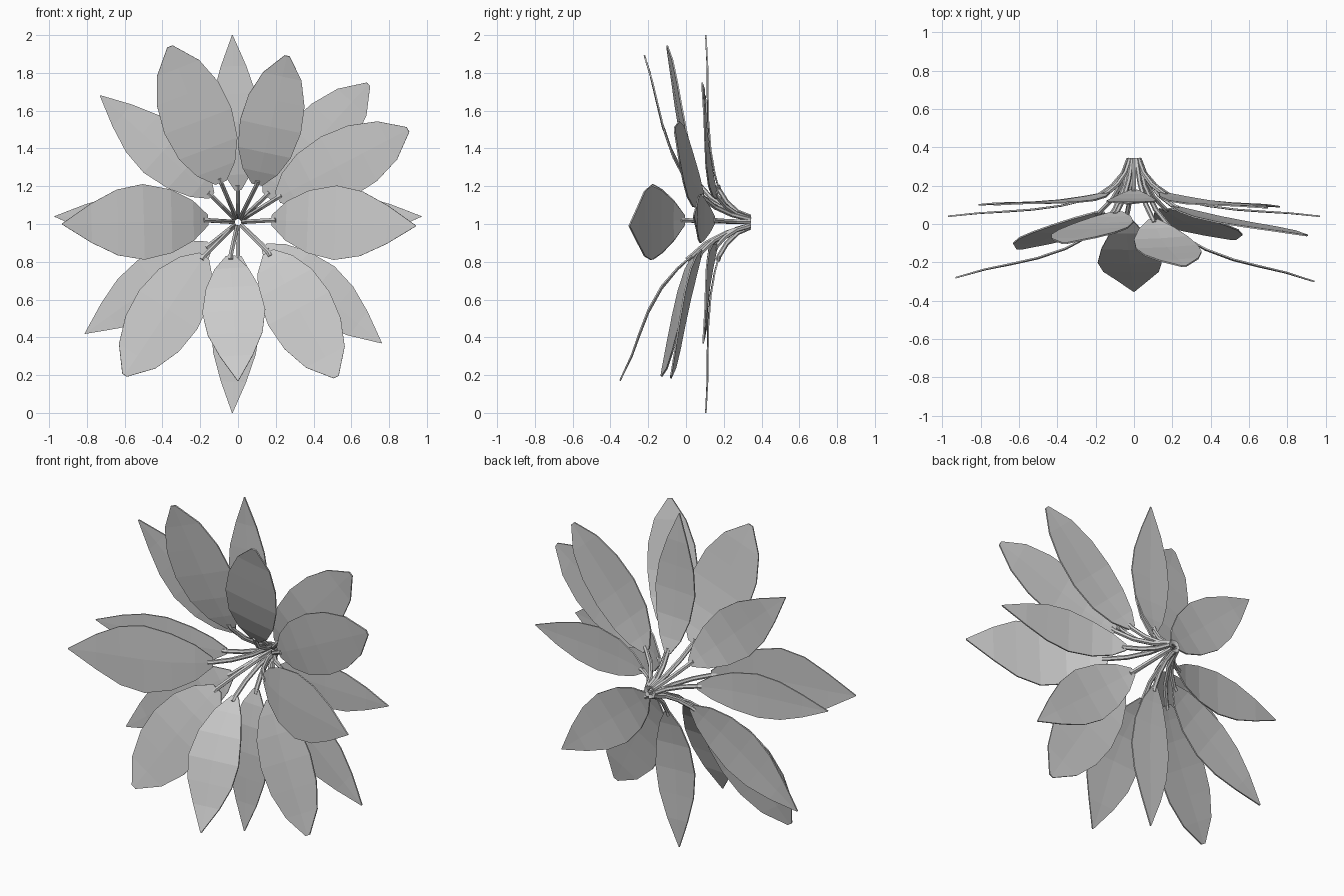
import bpy, bmesh
from math import sin, cos, tau
from mathutils import Vector, Matrix

if "Cube" in bpy.data.objects:
    bpy.data.objects.remove(bpy.data.objects["Cube"])

HUB = Vector((0, 0.34, 1.01))

# Half-width along the leaf: (position, fraction of maximum)
SHARP = [(0, .14), (.1, .53), (.25, .84), (.44, 1), (.62, .87), (.8, .52), (1, .015)]
BLUNT = [(0, .17), (.1, .57), (.25, .87), (.45, 1), (.65, .92), (.84, .63), (1, .08)]


def make_object(name, bm):
    bmesh.ops.recalc_face_normals(bm, faces=bm.faces)
    mesh = bpy.data.meshes.new(name)
    bm.to_mesh(mesh)
    bm.free()
    ob = bpy.data.objects.new(name, mesh)
    bpy.context.collection.objects.link(ob)
    return ob


def midrib(base, tip, sag, u):
    """Point on the leaf's centre line, bowed most near its base."""
    return base.lerp(tip, u) + Vector((0, -sag * 6.75 * u * (1 - u) ** 2, 0))


def blade(name, base, tip, width, sag, profile, roll):
    """Thin leaf blade with a slight fold, bowed along its length."""
    d = (tip - base).normalized()
    side = d.cross(Vector((0, 1, 0))).normalized()
    side = Matrix.Rotation(roll, 3, d) @ side
    up = side.cross(d)
    bm = bmesh.new()
    rows = []
    for u, w in profile:
        c = midrib(base, tip, sag, u)
        hw = w * width
        rows.append([bm.verts.new(c + side * hw * s + up * 0.02 * hw * abs(s))
                     for s in (-1, 0, 1)])
    for a, b in zip(rows, rows[1:]):
        for i in range(2):
            bm.faces.new((a[i], a[i + 1], b[i + 1], b[i]))
    ob = make_object(name, bm)
    mod = ob.modifiers.new("thickness", 'SOLIDIFY')
    mod.thickness = 0.008
    mod.offset = 0


def stem(name, base, tip, sag, radius=0.013, sides=6):
    """Bent stalk from the hub to the base of a blade."""
    out = Vector((base.x, 0, base.z - HUB.z))
    n = out.normalized()
    y = base.y - HUB.y
    path = [HUB + n * 0.027,
            HUB + out * 0.31 + Vector((0, y * 0.4, 0)),
            HUB + out * 0.62 + Vector((0, y * 0.75, 0)),
            base, midrib(base, tip, sag, 0.03)]
    bm = bmesh.new()
    rings = []
    for i, p in enumerate(path):
        t = (path[min(i + 1, 4)] - path[max(i - 1, 0)]).normalized()
        a = t.cross(Vector((n.z, 0, -n.x))).normalized()
        b = t.cross(a)
        rings.append([bm.verts.new(p + (a * cos(tau * k / sides) + b * sin(tau * k / sides)) * radius)
                      for k in range(sides)])
    for r, q in zip(rings, rings[1:]):
        for k in range(sides):
            j = (k + 1) % sides
            bm.faces.new((r[k], r[j], q[j], q[k]))
    bm.faces.new(rings[0])
    bm.faces.new(rings[-1])
    make_object(name, bm)


# name, base, tip, half width, sag, profile, roll
LEAVES = [
    # back layer
    ("back_top", (0, .175, 1.18), (-.03, .105, 2.0), .13, .03, SHARP, 0),
    ("back_upper_right", (.15, .16, 1.15), (.69, .085, 1.74), .165, .025, BLUNT, 0),
    ("back_right", (.18, .15, 1.02), (.97, .04, 1.04), .13, .03, SHARP, 0),
    ("back_lower_right", (.14, .16, .88), (.76, .09, .37), .155, .025, SHARP, 0),
    ("back_bottom", (0, .175, .83), (-.03, .105, 0.0), .13, .03, SHARP, 0),
    ("back_lower_left", (-.15, .16, .89), (-.81, .10, .42), .155, .025, SHARP, 0),
    ("back_left", (-.18, .15, 1.02), (-.97, .04, 1.04), .13, .03, SHARP, 0),
    ("back_upper_left", (-.14, .16, 1.15), (-.73, .10, 1.68), .15, .025, SHARP, 0),
    # front layer
    ("front_upper_left", (-.09, .06, 1.22), (-.36, -.10, 1.94), .19, .02, BLUNT, .03),
    ("front_upper_right", (.10, .02, 1.21), (.26, -.22, 1.89), .165, .04, BLUNT, .06),
    ("front_right_raised", (.21, .09, 1.14), (.90, -.06, 1.50), .18, .02, BLUNT, 0),
    ("front_right", (.18, -.01, 1.02), (.94, -.30, .99), .197, .055, SHARP, 0),
    ("front_left", (-.16, -.01, 1.02), (-.93, -.28, 1.0), .20, .055, SHARP, 0),
    ("front_lower_right", (.16, .08, .85), (.52, -.08, .19), .185, .02, BLUNT, 0),
    ("front_lower_left", (-.18, .06, .83), (-.60, -.13, .20), .185, .02, BLUNT, 0),
    ("front_bottom", (-.04, .03, .83), (0, -.35, .17), .167, .07, SHARP, 0),
]

for name, base, tip, width, sag, profile, roll in LEAVES:
    base, tip = Vector(base), Vector(tip)
    blade(name + "_leaf", base, tip, width, sag, profile, roll)
    stem(name + "_stem", base, tip, sag)
